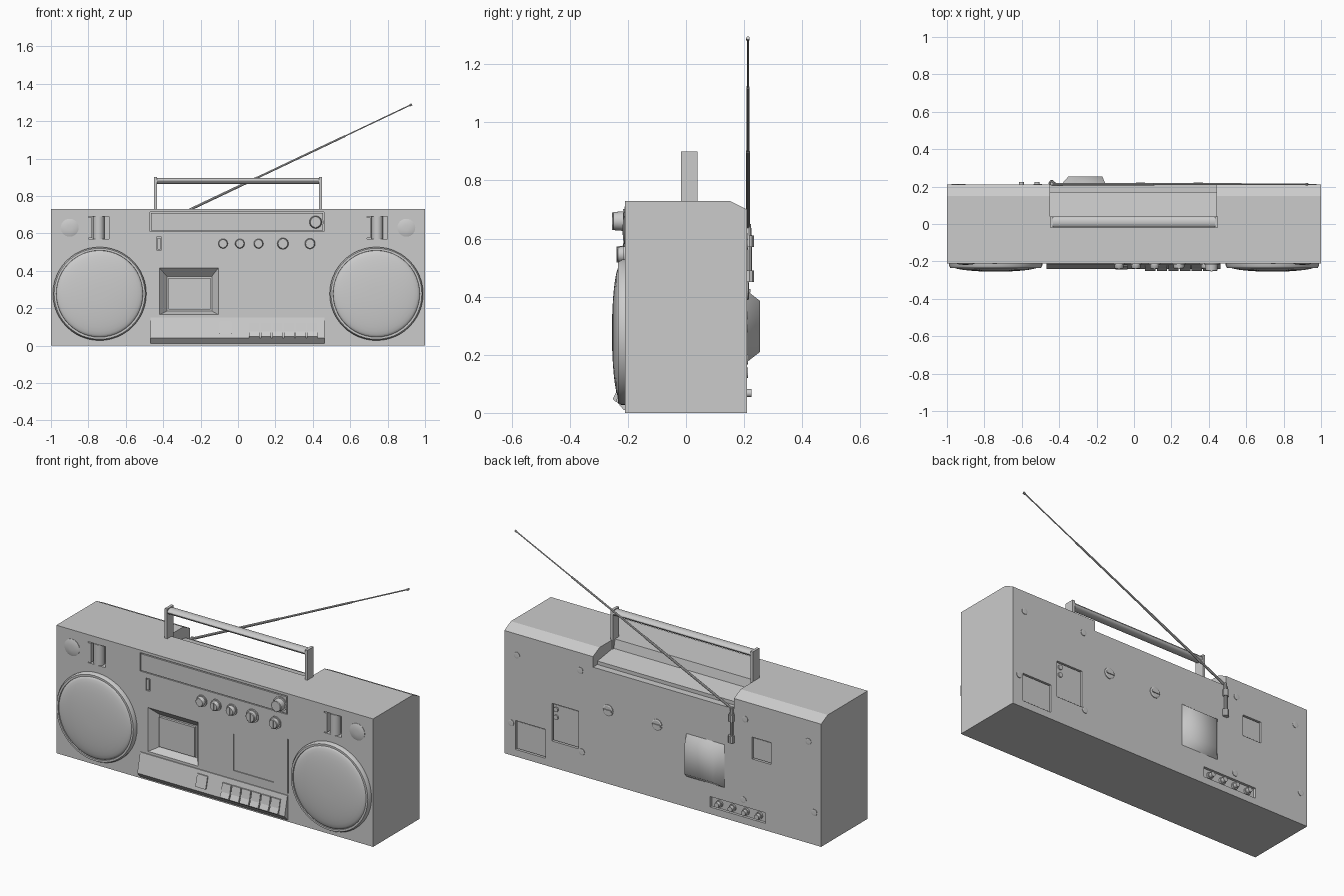
import bpy, bmesh, math
from mathutils import Vector

if "Cube" in bpy.data.objects:
    bpy.data.objects.remove(bpy.data.objects["Cube"])

grey = bpy.data.materials.new("plain grey")
grey.use_nodes = True
grey.diffuse_color = (0.6, 0.6, 0.6, 1)
grey.node_tree.nodes["Principled BSDF"].inputs["Base Color"].default_value = (0.6, 0.6, 0.6, 1)

FRONT, BACK, TOP, EDGE = -0.21, 0.21, 0.73, 0.70
WELL_L, WELL_R, WELL_Z = 0.44, -0.45, 0.64


def rect(x0, x1, z0, z1, y):
    return [(x0, y, z0), (x1, y, z0), (x1, y, z1), (x0, y, z1)]


def disc(x, z, r, y, n=24):
    return [(x + r * math.cos(a), y, z + r * math.sin(a))
            for a in (2 * math.pi * i / n for i in range(n))]


def side(x, profile):
    return [(x, y, z) for y, z in profile]


def prism(x0, x1, profile):
    return [side(x0, profile), side(x1, profile)]


def box(x0, x1, y0, y1, z0, z1):
    return [rect(x0, x1, z0, z1, y) for y in (y0, y1)]


def turned(x, z, steps, n=24):
    """Rings of a round part whose axis runs along y, from (radius, y) steps."""
    return [disc(x, z, r, y, n) for r, y in steps]


def finish(name, bm):
    mesh = bpy.data.meshes.new(name)
    bm.to_mesh(mesh)
    bm.free()
    mesh.materials.append(grey)
    obj = bpy.data.objects.new(name, mesh)
    bpy.context.collection.objects.link(obj)
    return obj


def build(name, *solids, smooth=0):
    """One object from closed solids, each a list of rings joined in order."""
    bm = bmesh.new()
    for rings in solids:
        vs = [[bm.verts.new(p) for p in ring] for ring in rings]
        n = len(vs[0])
        for a, b in zip(vs, vs[1:]):
            for i in range(n):
                bm.faces.new((a[i], a[(i + 1) % n], b[(i + 1) % n], b[i]))
        bm.faces.new(vs[0])
        bm.faces.new(vs[-1])
    bmesh.ops.recalc_face_normals(bm, faces=bm.faces)
    obj = finish(name, bm)
    if smooth:
        bpy.ops.object.select_all(action="DESELECT")
        obj.select_set(True)
        bpy.context.view_layer.objects.active = obj
        bpy.ops.object.shade_smooth_by_angle(angle=math.radians(smooth))


def tube(p, q, r0, r1, n=10):
    """Rings of a rod between two points."""
    p, q = Vector(p), Vector(q)
    turn = (q - p).to_track_quat("Z", "Y")
    return [[c + turn @ Vector((r * math.cos(a), r * math.sin(a), 0))
             for a in (2 * math.pi * i / n for i in range(n))]
            for c, r in ((p, r0), (q, r1))]


def face(bm, points, facing):
    """Add a face whose normal agrees with the given direction."""
    f = bm.faces.new([bm.verts.new(p) for p in points])
    f.normal_update()
    if f.normal.dot(Vector(facing)) < 0:
        f.normal_flip()


def recessed_wall(bm, y, height, holes):
    """Upright wall with recesses, each (rect, floor rect, floor y)."""
    out = (0, math.copysign(1, y), 0)
    xs = sorted({-1, 1, *(x for h, _, _ in holes for x in h[:2])})
    zs = sorted({0, height, *(z for h, _, _ in holes for z in h[2:])})
    for x0, x1 in zip(xs, xs[1:]):
        for z0, z1 in zip(zs, zs[1:]):
            x, z = (x0 + x1) / 2, (z0 + z1) / 2
            if not any(h[0] < x < h[1] and h[2] < z < h[3] for h, _, _ in holes):
                face(bm, rect(x0, x1, z0, z1, y), out)
    for mouth, floor, depth_y in holes:
        if floor:
            a, b = rect(*mouth, y), rect(*floor, depth_y)
            mid = sum((Vector(p) for p in a), Vector()) / 4
            for i in range(4):
                j = (i + 1) % 4
                face(bm, (a[i], a[j], b[j], b[i]), mid - (Vector(a[i]) + Vector(a[j])) / 2)
            face(bm, b, out)


# Recesses: panel grooves, latch wells, cassette funnel, socket strip
front_panels = {"tuner_panel": (-0.47, 0.46, 0.61, 0.715),
                "slide_switch": (-0.435, -0.41, 0.51, 0.58)}
back_panels = {"battery_door": (0.74, 0.93, 0.04, 0.205),
               "voltage_panel": (0.53, 0.70, 0.15, 0.365),
               "rear_label_panel": (-0.685, -0.565, 0.385, 0.51)}
lines = [(0.458, 0.465, 0.16, 0.47), (0.12, 0.123, 0.2, 0.41), (0.123, 0.37, 0.2, 0.203)]
latch_wells = [(s * 0.745 - 0.055, s * 0.745 + 0.055, 0.57, 0.69) for s in (-1, 1)]
front_holes = [(r, r, FRONT + 0.015) for r in front_panels.values()]
front_holes += [(r, r, FRONT + 0.008) for r in lines]
front_holes += [(r, r, FRONT + 0.05) for r in latch_wells]
front_holes += [((-0.42, -0.105, 0.165, 0.415), (-0.38, -0.14, 0.185, 0.37), FRONT + 0.045)]
back_holes = [(r, r, BACK - 0.015) for r in back_panels.values()]
strip = (-0.65, -0.30, 0.04, 0.10)
back_holes += [(strip, strip, BACK - 0.015), ((WELL_R, WELL_L, WELL_Z, EDGE), None, 0)]

# Body shell with a chamfered rear top edge and a well for the handle
chamfer = [(BACK, EDGE), (0.15, TOP)]
floor = [(BACK, WELL_Z), (0.17, WELL_Z), (0.17, 0.66), (0.03, 0.68), (0.02, TOP)]
bm = bmesh.new()
recessed_wall(bm, FRONT, TOP, front_holes)
recessed_wall(bm, BACK, EDGE, back_holes)
for x0, x1, roof in ((-1, WELL_R, chamfer), (WELL_R, WELL_L, floor), (WELL_L, 1, chamfer)):
    line = roof + [(FRONT, TOP)]
    for p, q in zip(line, line[1:]):
        face(bm, side(x0, (p, q)) + side(x1, (q, p)), (0, (p[0] + q[0]) / 2, 0.35))
for s in (-1, 1):
    face(bm, side(s, [(FRONT, 0), (BACK, 0)] + chamfer + [(FRONT, TOP)]), (s, 0, 0))
for x in (WELL_L, WELL_R):
    face(bm, side(x, chamfer + floor[::-1]), (-x, 0, 0))
face(bm, [(-1, FRONT, 0), (1, FRONT, 0), (1, BACK, 0), (-1, BACK, 0)], (0, 0, -1))
bmesh.ops.remove_doubles(bm, verts=bm.verts, dist=0.0001)
finish("body", bm)

# Panels sitting inside their grooves
g = 0.005
for name, (a, b, c, d) in front_panels.items():
    build(name, box(a + g, b - g, FRONT - 0.001, FRONT + 0.014, c + g, d - g))
for name, (a, b, c, d) in back_panels.items():
    build(name, box(a + g, b - g, BACK - 0.014, BACK - 0.006, c + g, d - g))
build("voltage_buttons", *[turned(0.675, z, [(0.014, 0.2), (0.014, 0.212)], 12)
                           for z in (0.29, 0.335)])

# Speakers, tweeters and latches, mirrored
for label, s in (("left", 1), ("right", -1)):
    x = s * 0.74
    build(label + "_speaker_ring", turned(x, 0.277, [
        (0.25, -0.2), (0.25, -0.222), (0.243, -0.234), (0.232, -0.234), (0.228, -0.2)], 48),
        smooth=35)
    dome = [(0.232, -0.2)] + [(0.232 * math.cos(t), -0.226 - 0.029 * math.sin(t))
                              for t in (i * math.pi / 18 for i in range(9))]
    build(label + "_speaker_grille", turned(x, 0.277, dome, 48), smooth=35)
    build(label + "_tweeter", turned(s * 0.9, 0.63, [
        (0.048, -0.2), (0.048, -0.212), (0.036, -0.216), (0.015, -0.218)]), smooth=35)
    lx = s * 0.745
    build(label + "_latch", tube((lx, -0.185, 0.571), (lx, -0.185, 0.689), 0.03, 0.03, 16),
          box(lx - 0.054, lx - 0.036, -0.212, -0.162, 0.575, 0.685), smooth=35)


# Knobs with grip bars
def knob(name, x, z, r, depth):
    y = FRONT - depth
    build(name, turned(x, z, [(r, FRONT + 0.01), (r, FRONT - 0.007), (r * 0.8, FRONT - 0.007),
                              (r * 0.74, y + 0.003), (r * 0.66, y)]),
          box(x - r * 0.14, x + r * 0.14, y - 0.003, y + 0.01, z - r * 0.72, z + r * 0.72),
          smooth=35)


knob("tuning_knob", 0.415, 0.66, 0.042, 0.042)
for i, (x, r) in enumerate([(-0.08, 0.032), (0.01, 0.032), (0.11, 0.032),
                            (0.24, 0.038), (0.385, 0.035)]):
    knob("control_knob_%d" % (i + 1), x, 0.545, r, 0.027)

# Cassette window with a groove around it
build("cassette_window", box(-0.372, -0.148, -0.18, -0.166, 0.193, 0.362))

# Sloping key deck, transport keys and eject button
build("key_deck", prism(-0.468, 0.462, [(-0.2, 0.152), (-0.214, 0.15), (-0.24, 0.04),
                                        (-0.214, 0.01), (-0.2, 0.01)]))
for i in range(6):
    x = 0.06 + i * 0.062
    build("transport_key_%d" % (i + 1), prism(x, x + 0.055, [
        (-0.2, 0.122), (-0.228, 0.122), (-0.238, 0.075), (-0.252, 0.048),
        (-0.245, 0.04), (-0.2, 0.04)]))
build("eject_button", prism(-0.1, -0.035, [(-0.2, 0.13), (-0.225, 0.13),
                                           (-0.243, 0.062), (-0.2, 0.062)]))

# Carrying handle
for label, x in (("left", 0.434), ("right", -0.45)):
    build(label + "_handle_post", box(x, x + 0.016, -0.018, 0.04, 0.67, 0.9))
oval = [(0.011 + 0.029 * math.cos(a), 0.88 + 0.016 * math.sin(a))
        for a in (math.pi * i / 8 for i in range(16))]
build("handle_grip", prism(-0.44, 0.44, oval), smooth=35)

# Telescopic antenna on a swivel
start, end = Vector((-0.44, 0.213, 0.64)), Vector((0.93, 0.213, 1.29))
joint1, joint2 = start.lerp(end, 0.4), start.lerp(end, 0.74)
build("antenna", tube(start, joint1, 0.007, 0.007), tube(joint1, joint2, 0.0055, 0.0055),
      tube(joint2, end, 0.0035, 0.0035),
      tube(end - Vector((0.012, 0, 0.006)), end, 0.006, 0.006), smooth=35)
build("antenna_swivel", tube((-0.44, 0.218, 0.45), (-0.44, 0.218, 0.49), 0.017, 0.017),
      tube((-0.44, 0.218, 0.49), (-0.44, 0.218, 0.57), 0.009, 0.009),
      tube((-0.44, 0.218, 0.57), (-0.44, 0.218, 0.61), 0.016, 0.016),
      tube((-0.44, 0.216, 0.61), (-0.44, 0.216, 0.65), 0.011, 0.008), smooth=35)

# Rear block, sockets and screws
build("rear_block", [rect(-0.39, -0.15, 0.175, 0.42, BACK),
                     rect(-0.35, -0.17, 0.21, 0.385, 0.255)], smooth=80)
for i in range(4):
    build("socket_%d" % (i + 1), turned(-0.35 - i * 0.084, 0.068, [
        (0.02, 0.195), (0.02, 0.205), (0.014, 0.205), (0.014, 0.225)], 16), smooth=35)
spots = [(s * x, z) for s in (-1, 1)
         for x, z in ((0.92, 0.58), (0.52, 0.6), (0.957, 0.185), (0.51, 0.138))]
build("case_screws", *[turned(x, z, [(0.018, 0.2), (0.018, 0.213), (0.011, 0.214)], 16)
                       for x, z in spots])
for i, x in enumerate((0.344, 0.035)):
    build("rear_dial_%d" % (i + 1),
          turned(x, 0.42, [(0.032, 0.2), (0.032, 0.214), (0.026, 0.217)]),
          box(x - 0.025, x + 0.025, 0.21, 0.222, 0.414, 0.426))
